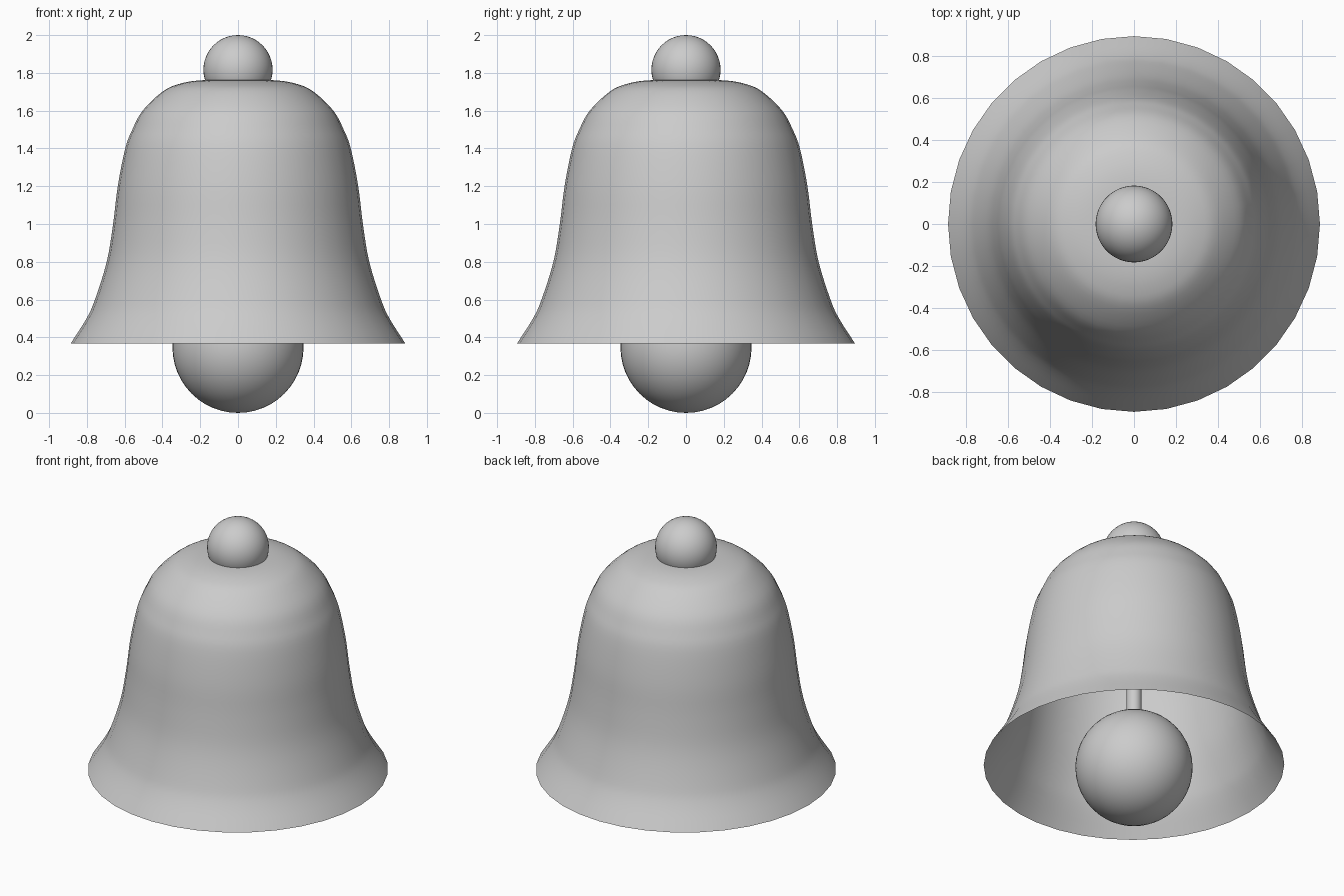
import bpy, bmesh
from math import cos, sin, pi
from mathutils import Vector

if "Cube" in bpy.data.objects:
    bpy.data.objects.remove(bpy.data.objects["Cube"])

SEGMENTS = 36


def smooth_path(points, steps=4):
    """Catmull-Rom curve through the profile points."""
    p = [Vector(q) for q in points]
    p = [2 * p[0] - p[1]] + p + [2 * p[-1] - p[-2]]
    out = []
    for i in range(1, len(p) - 2):
        a, b, c, d = p[i - 1:i + 3]
        for s in range(steps):
            t = s / steps
            out.append(0.5 * (2 * b + (c - a) * t + (2 * a - 5 * b + 4 * c - d) * t ** 2
                              + (3 * b - a - 3 * c + d) * t ** 3))
    out.append(p[-2])
    return out


def lathe(name, profile, x_scale=1.0):
    """Revolve (radius, height) points around z, capped at the last ring."""
    bm = bmesh.new()
    rings = []
    for r, z in profile:
        rings.append([bm.verts.new((r * x_scale * cos(2 * pi * i / SEGMENTS),
                                    r * sin(2 * pi * i / SEGMENTS), z))
                      for i in range(SEGMENTS)])
    for low, high in zip(rings, rings[1:]):
        for i in range(SEGMENTS):
            j = (i + 1) % SEGMENTS
            bm.faces.new((low[i], low[j], high[j], high[i]))
    bm.faces.new(rings[-1])
    mesh = bpy.data.meshes.new(name)
    bm.to_mesh(mesh)
    bm.free()
    mesh.shade_smooth()
    obj = bpy.data.objects.new(name, mesh)
    bpy.context.collection.objects.link(obj)
    return obj


def ball(name, radius, z):
    bpy.ops.mesh.primitive_uv_sphere_add(segments=48, ring_count=24, radius=radius,
                                         location=(0, 0, z))
    obj = bpy.context.object
    obj.name = name
    obj.data.shade_smooth()


# Flared thin bell body, open at the bottom
bell_profile = [(0.895, 0.367), (0.81, 0.50), (0.765, 0.60), (0.702, 0.80),
                (0.668, 1.00), (0.643, 1.20), (0.603, 1.40), (0.565, 1.50),
                (0.51, 1.60), (0.405, 1.70), (0.32, 1.74), (0.21, 1.76), (0.05, 1.762)]
lathe("bell_body", smooth_path(bell_profile), x_scale=0.99)

# Round knob on top
ball("top_knob", 0.183, 1.817)

# Clapper ball and the rod it hangs from
ball("clapper_ball", 0.347, 0.347)
bpy.ops.mesh.primitive_cylinder_add(vertices=24, radius=0.045, depth=1.15,
                                    location=(0, 0, 1.185))
bpy.context.object.name = "clapper_rod"
bpy.ops.object.shade_smooth_by_angle()
